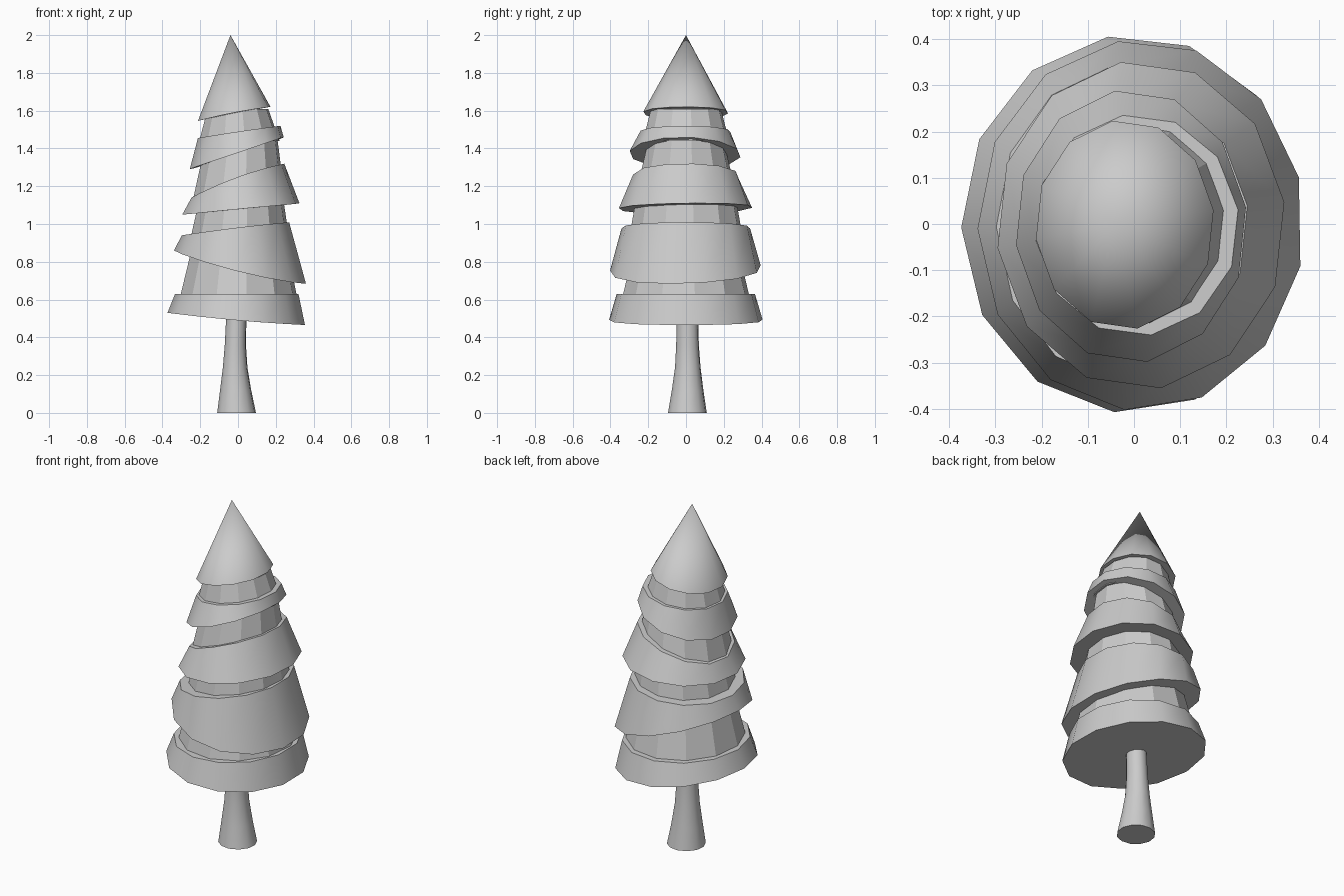
import bpy, bmesh
from math import sin, cos, radians, tau

old = bpy.data.objects.get("Cube")
if old:
    bpy.data.objects.remove(old)

grey = bpy.data.materials.new("plain_grey")
grey.use_nodes = True
grey.diffuse_color = (0.6, 0.6, 0.6, 1)
grey.node_tree.nodes["Principled BSDF"].inputs["Base Color"].default_value = (0.6, 0.6, 0.6, 1)


def add_ring(bm, sides, phase, xs, ys, zs):
    """Oval ring; xs = left/right ends, ys = front/back ends, zs = heights at -x, +x, -y, +y."""
    cx, rx = (xs[0] + xs[1]) / 2, (xs[1] - xs[0]) / 2
    cy, ry = (ys[0] + ys[1]) / 2, (ys[1] - ys[0]) / 2
    zl, zr, zf, zb = zs
    mean = sum(zs) / 4
    verts = []
    for i in range(sides):
        a = radians(phase) + tau * i / sides
        c, s = cos(a), sin(a)
        z = mean + (zr - zl) / 2 * c + (zb - zf) / 2 * s + (zl + zr - zf - zb) / 4 * cos(2 * a)
        verts.append(bm.verts.new((cx + rx * c * 1.01, cy + ry * s * 1.01, z)))
    return verts


def loft(name, rings, sides, phase=98, tip=None, smooth=False):
    """Closed solid through the rings, ending in a flat top or a pointed tip."""
    bm = bmesh.new()
    loops = [add_ring(bm, sides, phase, *r) for r in rings]
    bm.faces.new(loops[0][::-1])
    for lo, hi in zip(loops, loops[1:]):
        for i in range(sides):
            j = (i + 1) % sides
            bm.faces.new((lo[i], lo[j], hi[j], hi[i]))
    top = loops[-1]
    if tip:
        point = bm.verts.new(tip)
        for i in range(sides):
            bm.faces.new((top[i], top[(i + 1) % sides], point))
    else:
        bm.faces.new(top)
    mesh = bpy.data.meshes.new(name)
    bm.to_mesh(mesh)
    bm.free()
    mesh.materials.append(grey)
    ob = bpy.data.objects.new(name, mesh)
    bpy.context.collection.objects.link(ob)
    if smooth:
        bpy.ops.object.select_all(action="DESELECT")
        ob.select_set(True)
        bpy.context.view_layer.objects.active = ob
        bpy.ops.object.shade_smooth_by_angle(angle=radians(40))
    return ob


def level(z):
    return (z,) * 4


# Trunk, flared at the foot and leaning slightly
loft("trunk", [
    ((-0.11, 0.095), (-0.095, 0.11), level(0)),
    ((-0.095, 0.07), (-0.075, 0.092), level(0.12)),
    ((-0.08, 0.05), (-0.058, 0.077), level(0.24)),
    ((-0.07, 0.042), (-0.052, 0.068), level(0.36)),
    ((-0.062, 0.045), (-0.048, 0.064), level(0.52)),
], 12, smooth=True)

# Tilted skirts of foliage: lower rim, then upper rim
skirts = [
    ("skirt_bottom", 13,
     ((-0.37, 0.36), (-0.405, 0.405), (0.53, 0.465, 0.49, 0.49)),
     ((-0.33, 0.325), (-0.365, 0.365), level(0.63))),
    ("skirt_lower", 13,
     ((-0.335, 0.365), (-0.4, 0.395), (0.86, 0.685, 0.745, 0.77)),
     ((-0.295, 0.275), (-0.34, 0.34), (0.94, 1.01, 0.98, 0.98))),
    ("skirt_middle", 12,
     ((-0.295, 0.325), (-0.355, 0.35), (1.05, 1.11, 1.08, 1.09)),
     ((-0.245, 0.245), (-0.28, 0.28), (1.14, 1.32, 1.25, 1.25))),
    ("skirt_upper", 12,
     ((-0.255, 0.242), (-0.298, 0.288), (1.29, 1.46, 1.375, 1.365)),
     ((-0.212, 0.225), (-0.24, 0.235), (1.455, 1.52, 1.49, 1.49))),
]
for name, sides, low, high in skirts:
    loft(name, [low, high], sides, smooth=True)

# Faceted cores between the skirts
cores = [
    ("core_bottom", ((-0.31, 0.315), (-0.34, 0.34), level(0.6)),
     ((-0.23, 0.25), (-0.26, 0.26), level(0.93))),
    ("core_lower", ((-0.25, 0.27), (-0.3, 0.3), level(0.93)),
     ((-0.205, 0.24), (-0.265, 0.265), level(1.13))),
    ("core_middle", ((-0.238, 0.25), (-0.272, 0.272), level(1.13)),
     ((-0.17, 0.21), (-0.2, 0.2), level(1.44))),
    ("core_upper", ((-0.205, 0.22), (-0.228, 0.228), level(1.44)),
     ((-0.16, 0.16), (-0.185, 0.185), level(1.61))),
]
for name, low, high in cores:
    loft(name, [low, high], 12)

# Pointed cap
loft("tree_top", [((-0.212, 0.172), (-0.226, 0.223), (1.545, 1.62, 1.59, 1.59))],
     12, tip=(-0.04, 0, 2), smooth=True)
